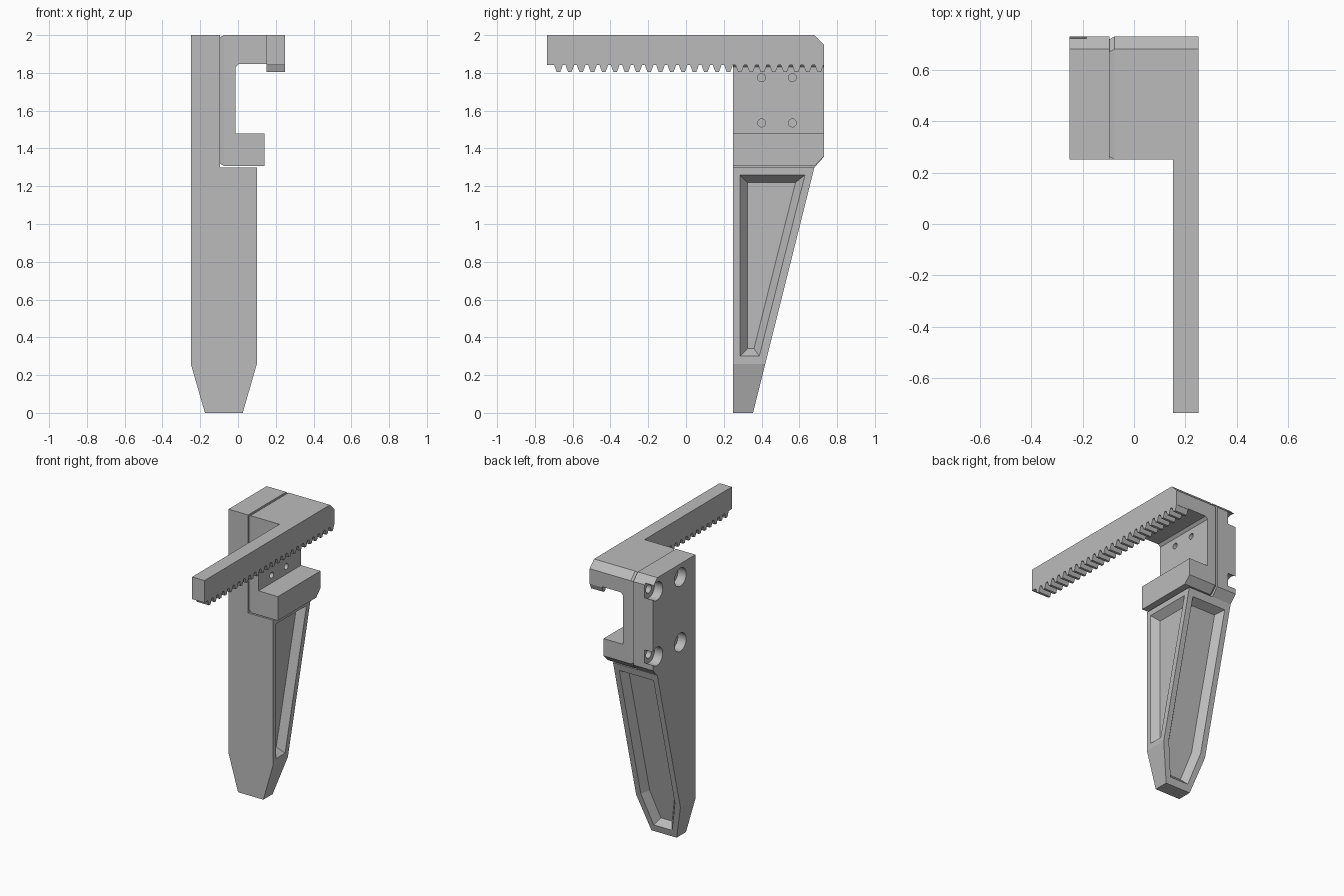
import bpy, bmesh, math
from mathutils import Vector, Matrix

if "Cube" in bpy.data.objects:
    bpy.data.objects.remove(bpy.data.objects["Cube"], do_unlink=True)

grey = bpy.data.materials.new("plain grey")
grey.use_nodes = True
grey.diffuse_color = (0.5, 0.5, 0.5, 1)
grey.node_tree.nodes["Principled BSDF"].inputs["Base Color"].default_value = (0.5, 0.5, 0.5, 1)


def loft(name, loop_a, loop_b):
    """Closed solid between two matching outlines."""
    bm = bmesh.new()
    a = [bm.verts.new(p) for p in loop_a]
    b = [bm.verts.new(p) for p in loop_b]
    bm.faces.new(a)
    bm.faces.new(b[::-1])
    n = len(a)
    for i in range(n):
        j = (i + 1) % n
        bm.faces.new((a[i], b[i], b[j], a[j]))
    bmesh.ops.recalc_face_normals(bm, faces=bm.faces)
    mesh = bpy.data.meshes.new(name)
    bm.to_mesh(mesh)
    bm.free()
    mesh.materials.append(grey)
    obj = bpy.data.objects.new(name, mesh)
    bpy.context.collection.objects.link(obj)
    return obj


def prism_y(name, xz, y0, y1):
    return loft(name, [(x, y0, z) for x, z in xz], [(x, y1, z) for x, z in xz])


def prism_x(name, yz, x0, x1):
    return loft(name, [(x0, y, z) for y, z in yz], [(x1, y, z) for y, z in yz])


def combine(obj, tool, operation):
    """Apply a boolean and discard the tool."""
    mod = obj.modifiers.new("cut", "BOOLEAN")
    mod.operation, mod.object, mod.solver = operation, tool, "EXACT"
    bpy.context.view_layer.update()
    graph = bpy.context.evaluated_depsgraph_get()
    mesh = bpy.data.meshes.new_from_object(obj.evaluated_get(graph))
    obj.modifiers.clear()
    obj.data = mesh
    bpy.data.objects.remove(tool, do_unlink=True)


def bore(obj, y, z, radius, x0, x1):
    ring = [(y + radius * math.cos(math.tau * i / 32), z + radius * math.sin(math.tau * i / 32))
            for i in range(32)]
    combine(obj, prism_x("bore_cutter", ring, x0, x1), "DIFFERENCE")


def recess(obj, outer, inner):
    """Cut a pocket with sloping walls."""
    outside = [o - (i - o) * 0.2 for o, i in zip(outer, inner)]
    combine(obj, loft("pocket_cutter", outside, inner), "DIFFERENCE")


# Finger body: front outline intersected with side outline
finger = prism_y("finger_body", [(-0.25, 2), (-0.25, 0.26), (-0.175, 0), (0.025, 0),
                                 (0.1, 0.26), (0.1, 1.3), (-0.095, 1.3), (-0.095, 2)], 0.25, 0.9)
side = [(0.25, -0.1), (0.33, -0.1), (0.68, 1.3), (0.73, 1.355), (0.73, 1.95), (0.63, 2.05), (0.25, 2.05)]
side = [(y if y > 0.25 else 0.2, z) for y, z in side]
combine(finger, prism_x("side_outline", side, -0.4, 0.4), "INTERSECT")

# Triangular pocket on the side
outer = [Vector((0.1, y, z)) for y, z in [(0.285, 1.26), (0.63, 1.26), (0.388, 0.3), (0.285, 0.3)]]
inner = [Vector((0.05, y, z)) for y, z in [(0.325, 1.22), (0.58, 1.22), (0.36, 0.34), (0.325, 0.34)]]
recess(finger, outer, inner)

# Six-sided pocket on the sloping back
def back_loop(half, depth):
    outline = [(-0.075 - w, z) for w, z in half] + [(-0.075 + w, z) for w, z in half[::-1]]
    inward = Vector((0, -0.97, 0.243)) * depth
    return [Vector((x, 0.355 + 0.25 * z, z)) + inward for x, z in outline]

recess(finger, back_loop([(0.135, 1.25), (0.135, 0.28), (0.073, 0.05)], 0),
       back_loop([(0.098, 1.21), (0.098, 0.28), (0.045, 0.08)], 0.05))

# Counterbored bolt holes
for y in (0.42, 0.685):
    for z in (1.44, 1.905):
        bore(finger, y, z, 0.065, -0.3, -0.185)
        bore(finger, y, z, 0.03, -0.3, -0.05)

# Rack bracket: C-shaped clamp with clipped back corners
bracket = prism_y("rack_bracket", [(-0.075, 1.308), (0.14, 1.308), (0.14, 1.48), (-0.013, 1.48),
                                   (-0.013, 1.83), (0.005, 1.847), (0.17, 1.847), (0.17, 2),
                                   (-0.075, 2)], 0.25, 0.9)
clip = [(0.2, 1.2), (0.574, 1.2), (0.73, 1.357), (0.73, 1.95), (0.63, 2.05), (0.2, 2.05)]
combine(bracket, prism_x("bracket_side_outline", clip, -0.4, 0.4), "INTERSECT")
for y in (0.4, 0.563):
    for z in (1.535, 1.775):
        bore(bracket, y, z, 0.021, -0.06, 0.05)

# Chamfered foot of the bracket, seated on the finger
foot = [(0.25, 1.308), (0.68, 1.308), (0.73, 1.357), (0.73, 1.95), (0.68, 2), (0.25, 2)]
centre_y, centre_z = 0.49, 1.654
loft("bracket_foot", [(-0.075, y, z) for y, z in foot],
     [(-0.095, centre_y + (y - centre_y) * 0.95, centre_z + (z - centre_z) * 0.965) for y, z in foot])

# Toothed rack along one edge
rack_outline = [(0.73, 1.842), (0.73, 1.95), (0.68, 2), (-0.735, 2), (-0.735, 1.842)]
for i in range(24):
    tip = -0.675 + 0.06 * i
    rack_outline += [(tip - 0.023, 1.842), (tip - 0.009, 1.804), (tip + 0.009, 1.804), (tip + 0.023, 1.842)]
combine(bracket, prism_x("rack", rack_outline, 0.152, 0.25), "UNION")
